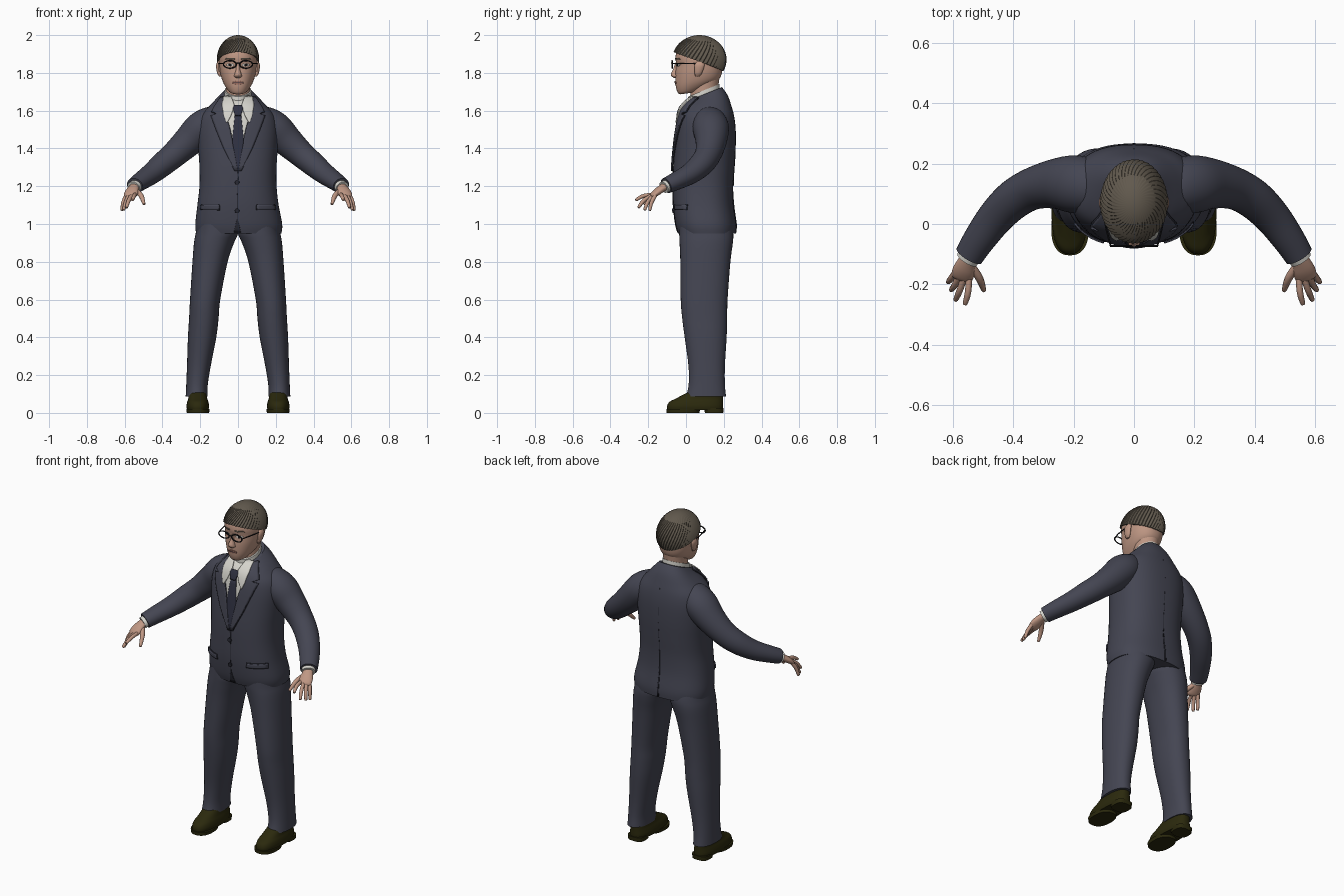
import bpy, bmesh, math
from mathutils import Vector
from mathutils.bvhtree import BVHTree

cube = bpy.data.objects.get("Cube")
if cube:
    bpy.data.objects.remove(cube, do_unlink=True)


def material(name, *rgb):
    m = bpy.data.materials.new(name)
    m.use_nodes = True
    m.diffuse_color = (*rgb, 1)
    node = next(n for n in m.node_tree.nodes if n.type == "BSDF_PRINCIPLED")
    node.inputs["Base Color"].default_value = (*rgb, 1)
    return m


suit = material("navy_suit", .058, .06, .085)
seam = material("dark_seam", .022, .023, .034)
skin = material("skin", .52, .31, .23)
lip = material("lips", .36, .17, .13)
hair = material("brown_hair", .12, .1, .075)
shirt = material("white_shirt", .66, .65, .6)
tie = material("dark_tie", .03, .032, .055)
leather = material("shoe_leather", .024, .022, .004)
black = material("black", .008, .008, .01)
white = material("eye_white", .6, .57, .53)
SIDES = (("left", 1), ("right", -1))


def finish(name, bm, mat, angle=40):
    mesh = bpy.data.meshes.new(name)
    bm.to_mesh(mesh)
    bm.free()
    mesh.materials.append(mat)
    for p in mesh.polygons:
        p.use_smooth = True
    mesh.set_sharp_from_angle(angle=math.radians(angle))
    ob = bpy.data.objects.new(name, mesh)
    bpy.context.scene.collection.objects.link(ob)
    return ob


def bridge(name, rings, mat, angle=40):
    """Join closed rings of points into a capped solid."""
    bm = bmesh.new()
    loops = [[bm.verts.new(p) for p in ring] for ring in rings]
    n = len(loops[0])
    for a, b in zip(loops, loops[1:]):
        for i in range(n):
            j = (i + 1) % n
            bm.faces.new((a[i], a[j], b[j], b[i]))
    bm.faces.new(loops[0])
    bm.faces.new(loops[-1])
    bmesh.ops.recalc_face_normals(bm, faces=bm.faces)
    return finish(name, bm, mat, angle)


def smooth(keys, k):
    """Spline through a few key tuples."""
    out, last = [], len(keys) - 1
    for i in range(last):
        four = (keys[max(i - 1, 0)], keys[i], keys[i + 1], keys[min(i + 2, last)])
        for t in (j / k for j in range(k)):
            out.append([(2*b + (c - a)*t + (2*a - 5*b + 4*c - d)*t*t
                         + (3*b - a - 3*c + d)*t**3) / 2 for a, b, c, d in zip(*four)])
    return out + [list(keys[-1])]


def loft(name, keys, mat, s=1, power=2.2, k=4, n=40):
    """Level rings given as z, centre x, half width, front y, back y, tilt."""
    rings = []
    for z, cx, w, y0, y1, tilt in smooth(keys, k):
        ring = []
        for i in range(n):
            c, q = math.cos(math.tau * i / n), math.sin(math.tau * i / n)
            x = math.copysign(abs(c) ** (2 / power), c) * w
            y = math.copysign(abs(q) ** (2 / power), q) * (y1 - y0) / 2
            ring.append((s * (cx + x), (y0 + y1) / 2 + y, z + tilt * y))
        rings.append(ring)
    return bridge(name, rings, mat)


def tube(name, keys, mat, s=1, k=4, n=16, up=(0, 0, 1)):
    """Tube through x, y, z, side radius, upright radius."""
    pts = smooth(keys, k)
    rings = []
    for i, p in enumerate(pts):
        a, b = pts[max(i - 1, 0)], pts[min(i + 1, len(pts) - 1)]
        d = (Vector(b[:3]) - Vector(a[:3])).normalized()
        side = d.cross(Vector(up)).normalized()
        rise = side.cross(d)
        ring = [Vector(p[:3]) + side * p[3] * math.cos(math.tau * j / n)
                + rise * p[4] * math.sin(math.tau * j / n) for j in range(n)]
        rings.append([(s * v.x, v.y, v.z) for v in ring])
    return bridge(name, rings, mat)


def surface(ob):
    return BVHTree.FromPolygons([v.co for v in ob.data.vertices],
                                [tuple(p.vertices) for p in ob.data.polygons])


def strip(name, rows, tree, mat, off=.002, thick=.006, s=1, back=False, k=4, cols=8):
    """Thin plate laid on a body; rows are z, first x, last x."""
    fine = [[a + (b - a) * j / k for a, b in zip(r, q)]
            for r, q in zip(rows, rows[1:]) for j in range(k)] + [rows[-1]]
    bm = bmesh.new()
    grid = []
    for z, x0, x1 in fine:
        line = []
        for c in range(cols + 1):
            start = Vector((s * (x0 + (x1 - x0) * c / cols), 1 if back else -1, z))
            hit, normal, *_ = tree.ray_cast(start, Vector((0, -1 if back else 1, 0)))
            if hit is None:
                hit, normal, *_ = tree.find_nearest(Vector((start.x, .08, z)))
            line.append(bm.verts.new(hit + normal * off))
        grid.append(line)
    for a, b in zip(grid, grid[1:]):
        for i in range(cols):
            bm.faces.new((a[i], a[i + 1], b[i + 1], b[i]))
    bmesh.ops.recalc_face_normals(bm, faces=bm.faces)
    ob = finish(name, bm, mat)
    mod = ob.modifiers.new("thickness", "SOLIDIFY")
    mod.thickness, mod.offset = thick, 0
    return ob


def oval(cx, cz, rx, rz, n=10):
    return [(cz + rz * math.cos(math.pi * i / n),
             cx - rx * math.sin(math.pi * i / n) - .0002,
             cx + rx * math.sin(math.pi * i / n) + .0002) for i in range(n + 1)]


# Jacket body
jacket = loft("jacket", [
    (.95, .004, .226, -.042, .265, 0), (1, .004, .23, -.056, .266, 0),
    (1.1, 0, .215, -.068, .252, 0), (1.2, 0, .204, -.07, .25, 0),
    (1.3, 0, .204, -.068, .257, 0), (1.4, 0, .21, -.06, .263, 0),
    (1.5, 0, .213, -.048, .263, 0), (1.57, 0, .198, -.035, .255, 0),
    (1.62, 0, .156, -.02, .24, .05), (1.66, 0, .115, 0, .22, .2),
    (1.69, 0, .08, .018, .19, .4)], suit, power=2.4, n=56)
body = surface(jacket)

# Shirt front, tie and jacket trim
strip("shirt_front", [(1.665, -.06, .06), (1.6, -.072, .072), (1.5, -.045, .045),
                      (1.4, -.026, .026), (1.28, -.003, .003)], body, shirt)
strip("tie_blade", [(1.58, -.016, .016), (1.45, -.03, .03), (1.38, -.024, .024),
                    (1.285, -.004, .004)], body, tie, .007)
strip("tie_knot", [(1.62, -.02, .02), (1.605, -.026, .026), (1.57, -.015, .015)],
      body, tie, .013, .009)
strip("front_seam", [(1.28, -.002, .002), (1.03, -.006, -.002), (.955, -.022, .016)],
      body, seam, .001, .003)
strip("back_vent", [(1.13, -.002, .002), (.955, -.005, .005)], body, seam, .001, .004, back=True)
strip("back_seam", [(1.6, -.001, .001), (1.13, -.001, .001)], body, seam, 0, .002, back=True)
for i, z in enumerate((1.22, 1.07)):
    strip(f"button_{i + 1}", oval(-.005, z, .012, .012), body, seam, .004, .008, k=1)

lapel = [(1.665, .068, .088), (1.61, .074, .125), (1.59, .07, .135), (1.58, .066, .108),
         (1.572, .064, .138), (1.5, .042, .112), (1.4, .023, .072), (1.28, .001, .014)]
flap = [(1.665, .035, .072), (1.62, .018, .08), (1.57, .036, .073), (1.535, .055, .06)]
pocket = [(1.1, .1, .192), (1.077, .098, .194)]
for side, s in SIDES:
    strip(side + "_lapel", lapel, body, suit, .008, .008, s)
    strip(side + "_lapel_edge", [(z, a - .003, b + .004) for z, a, b in lapel],
          body, seam, .004, .005, s)
    strip(side + "_shirt_collar", flap, body, shirt, .013, .007, s)
    strip(side + "_pocket_flap", pocket, body, suit, .004, .008, s)
    strip(side + "_pocket_seam", [(1.104, .097, .195), (1.073, .095, .197)],
          body, seam, .001, .003, s)
loft("collar_band", [(1.65, 0, .074, .01, .182, .4), (1.708, 0, .07, .012, .176, .4)],
     shirt, power=2)

# Trousers and shoes
for side, s in SIDES:
    loft(side + "_trouser_leg", [
        (1, .11, .105, -.035, .24, 0), (.95, .112, .112, -.036, .25, 0),
        (.9, .127, .106, -.034, .248, 0), (.8, .148, .093, -.03, .235, 0),
        (.6, .174, .08, -.028, .22, 0), (.5, .181, .078, -.02, .218, 0),
        (.4, .19, .075, -.007, .215, 0), (.25, .207, .063, .013, .206, 0),
        (.15, .217, .057, .014, .206, 0), (.088, .219, .058, 0, .212, 0)], suit, s)
    loft(side + "_shoe", [
        (.014, .213, .056, -.098, .194, 0), (.035, .213, .06, -.1, .196, 0),
        (.058, .213, .056, -.088, .196, 0), (.078, .213, .05, -.05, .196, 0),
        (.115, .215, .046, .02, .195, 0)], leather, s, 2.5)
    loft(side + "_sole", [(0, .212, .059, -.102, .07, 0), (.02, .212, .062, -.104, .075, 0)],
         leather, s, 2.4)
    loft(side + "_heel", [(0, .214, .05, .1, .197, 0), (.025, .214, .052, .095, .199, 0)],
         leather, s, 3)

# Arms and hands
fingers = {"index": ((.546, -.18, 1.156), (.55, -.228, 1.148), (.559, -.263, 1.128)),
           "middle": ((.563, -.18, 1.152), (.578, -.222, 1.126), (.59, -.25, 1.09)),
           "ring": ((.579, -.174, 1.15), (.594, -.203, 1.115), (.605, -.218, 1.077)),
           "little": ((.593, -.163, 1.15), (.607, -.182, 1.115), (.615, -.192, 1.075)),
           "thumb": ((.538, -.14, 1.178), (.512, -.18, 1.148), (.498, -.218, 1.108))}
for side, s in SIDES:
    tube(side + "_sleeve", [
        (.1, .12, 1.56, .07, .06), (.145, .125, 1.543, .088, .08),
        (.198, .132, 1.503, .096, .09), (.26, .133, 1.44, .083, .082),
        (.335, .117, 1.37, .07, .07), (.4, .08, 1.315, .066, .064),
        (.46, .02, 1.265, .06, .055), (.515, -.055, 1.226, .053, .047),
        (.546, -.105, 1.203, .048, .042)], suit, s, n=28)
    tube(side + "_shirt_cuff", [(.535, -.09, 1.208, .038, .034),
                                (.553, -.118, 1.194, .038, .032)], shirt, s)
    tube(side + "_palm", [
        (.54, -.1, 1.205, .026, .022), (.553, -.125, 1.19, .03, .02),
        (.563, -.153, 1.17, .037, .019), (.57, -.177, 1.151, .036, .014),
        (.573, -.186, 1.144, .026, .006)], skin, s, n=20)
    for finger, (a, b, c) in fingers.items():
        r = .013 if finger == "thumb" else .0105
        end = tuple(q + (q - p) * .08 for p, q in zip(b, c))
        tube(f"{side}_{finger}_finger", [(*a, r, r), (*b, r, r), (*c, .008, .008),
                                         (*end, .003, .003)], skin, s, n=10)

# Head and face
loft("neck", [(1.6, 0, .066, .015, .17, 0), (1.7, 0, .063, .025, .168, 0),
              (1.79, 0, .07, .03, .18, 0)], skin, power=2)
head = loft("head", [
    (1.692, 0, .03, -.028, .045, .15), (1.702, 0, .047, -.042, .08, .15),
    (1.73, 0, .068, -.052, .14, .12), (1.76, 0, .083, -.056, .175, .06),
    (1.8, 0, .094, -.056, .19, 0), (1.845, 0, .099, -.052, .195, 0),
    (1.88, 0, .1, -.056, .194, 0), (1.92, 0, .093, -.045, .183, 0),
    (1.965, 0, .05, 0, .14, 0), (1.98, 0, .02, .04, .1, 0)], skin, n=56)
face = surface(head)
loft("nose", [(1.772, 0, .01, -.062, -.03, 0), (1.782, 0, .021, -.076, -.03, 0),
              (1.795, 0, .018, -.08, -.03, 0), (1.82, 0, .011, -.068, -.03, 0),
              (1.855, 0, .01, -.056, -.03, 0)], skin, n=20)
strip("lips", oval(0, 1.748, .028, .009), face, lip, .001, .006, k=1)
strip("mouth_line", oval(0, 1.748, .026, .001), face, seam, .004, .002, k=1)
for side, s in SIDES:
    strip(side + "_eye", oval(.04, 1.842, .019, .008), face, white, .001, .003, s, k=1)
    strip(side + "_iris", oval(.04, 1.842, .007, .007), face, black, .003, .002, s, k=1)
    strip(side + "_eyebrow", [(1.879, .018, .06), (1.872, .016, .066)], face, hair, .001, .005, s)
    loft(side + "_ear", [(1.782, .094, .006, .05, .072, 0), (1.8, .1, .011, .045, .085, 0),
                         (1.84, .104, .012, .045, .098, 0), (1.862, .1, .006, .06, .09, 0)],
         skin, s, 2, n=16)
    # Glasses
    rim = [(.043 + .034 * math.cos(t), -.073, 1.845 + .02 * math.sin(t), .0035, .0035)
           for t in (math.tau * i / 16 for i in range(17))]
    tube(side + "_glasses_rim", rim, black, s, 2, 8, (0, 1, 0))
    tube(side + "_glasses_temple", [(.077, -.073, 1.85, .003, .003), (.093, -.01, 1.85, .003, .003),
                                    (.105, .07, 1.848, .003, .003)], black, s, n=8)
tube("glasses_bridge", [(-.011, -.073, 1.849, .003, .003), (0, -.078, 1.852, .003, .003),
                        (.011, -.073, 1.849, .003, .003)], black, n=8)

# Swirled hair cap with overlapping locks
locks, per, levels = 44, 5, 22
rings = []
for v in range(levels + 2):
    f = max(min(v / levels, 1), .02)
    ring = []
    for i in range(locks * per):
        u = math.tau * i / (locks * per)
        low = 1.86 - .05 * math.sin(u)
        phi = f * math.acos((low - 1.87) / .13)
        lock = (i / per % 1) * .035 * min(1, f * 2)
        r = (.89 if v > levels else .985 + lock) * math.sin(phi)
        turn = u + .9 * (1 - f)
        ring.append((.111 * r * math.cos(turn), .071 + .142 * r * math.sin(turn),
                     1.87 + .13 * math.cos(phi)))
    rings.append(ring)
bridge("hair", rings, hair, 35)
